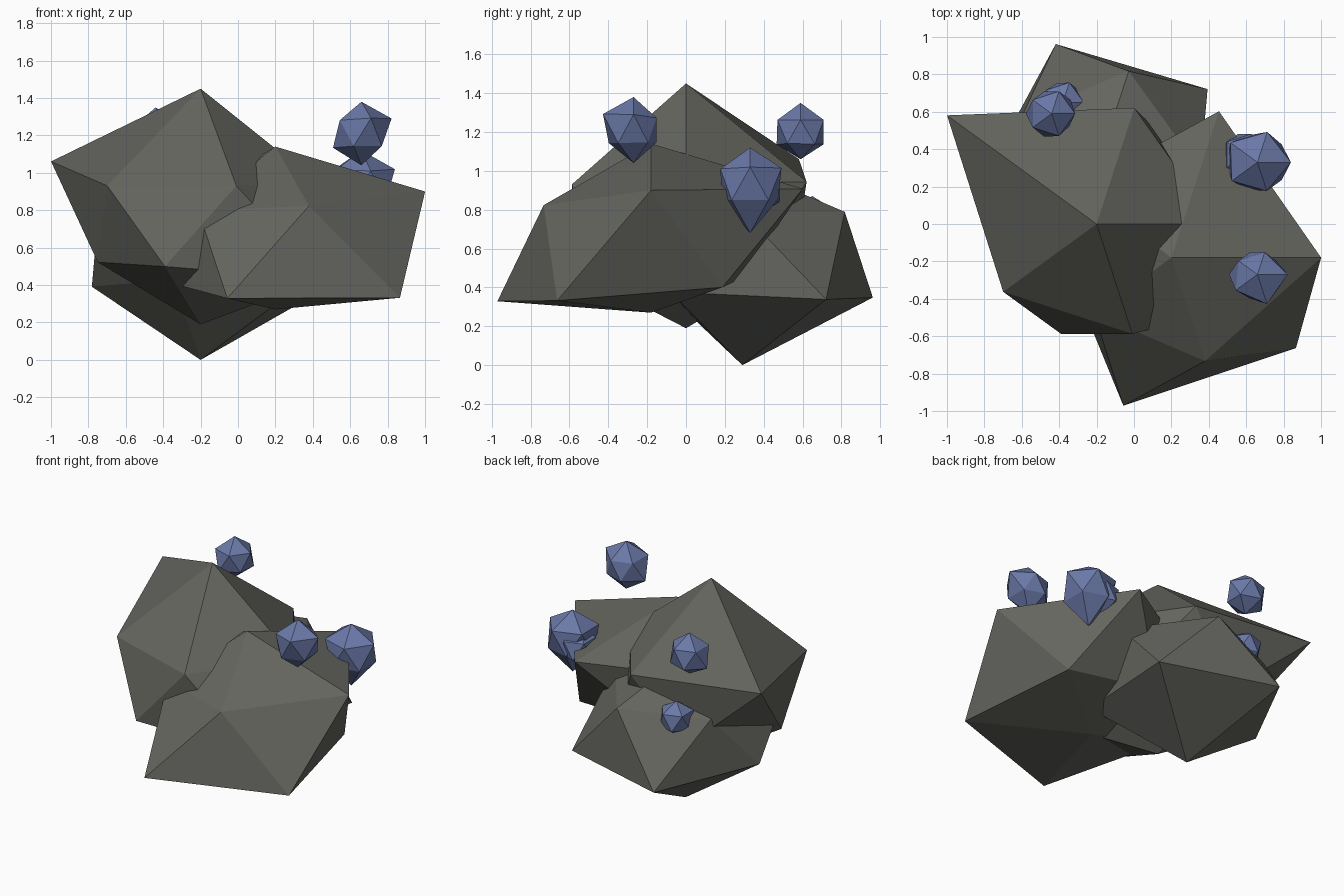
import bpy, bmesh, math
from mathutils import Vector

if "Cube" in bpy.data.objects:
    bpy.data.objects.remove(bpy.data.objects["Cube"])


def material(name, rgb):
    m = bpy.data.materials.new(name)
    m.diffuse_color = (*rgb, 1)
    m.use_nodes = True
    m.node_tree.nodes["Principled BSDF"].inputs["Base Color"].default_value = m.diffuse_color
    return m


STONE = material("grey stone", (0.13, 0.13, 0.115))
BLUE = material("blue crystal", (0.145, 0.19, 0.39))


def chunk(name, mat, centre, bottom, lower, upper, top, squash=1.0):
    """Icosahedron whose twelve corners are pushed out by their own radius."""
    bm = bmesh.new()

    def corner(angle, height, radius):
        flat = math.sqrt(1 - height * height)
        a = math.radians(angle)
        d = Vector((math.cos(a) * flat, math.sin(a) * flat, height * squash))
        return bm.verts.new(Vector(centre) + d * radius)

    h = 1 / math.sqrt(5)
    b = corner(0, -1, bottom)
    t = corner(0, 1, top)
    lo = [corner(-36 - 72 * i, -h, r) for i, r in enumerate(lower)]
    up = [corner(-72 - 72 * i, h, r) for i, r in enumerate(upper)]
    for i in range(5):
        j = (i + 1) % 5
        for f in ((b, lo[i], lo[j]), (lo[i], up[i], lo[j]),
                  (up[i], up[j], lo[j]), (t, up[j], up[i])):
            bm.faces.new(f)
    bmesh.ops.recalc_face_normals(bm, faces=bm.faces)
    me = bpy.data.meshes.new(name)
    bm.to_mesh(me)
    bm.free()
    me.materials.append(mat)
    ob = bpy.data.objects.new(name, me)
    bpy.context.collection.objects.link(ob)


# Three squashed boulders
chunk("left_boulder", STONE, (-0.2, 0, 0.715), 0.75,
      (0.9, 0.69, 0.615, 0.65, 0.65), (0.69, 0.69, 1.105, 0.73, 0.715), 1.05, 0.7)
chunk("right_boulder", STONE, (0.2, -0.18, 0.62), 0.5,
      (0.92, 0.93, 0.65, 0.55, 0.70), (0.65, 0.57, 0.7, 0.92, 0.895), 0.743, 0.7)
chunk("back_boulder", STONE, (-0.2, 0.29, 0.595), 0.85,
      (0.7, 0.53, 0.65, 0.79, 0.82), (0.5, 0.75, 0.55, 0.62, 0.62), 0.6, 0.7)

# Small crystals on and above the boulders
chunk("front_crystal", BLUE, (0.66, -0.27, 1.21), 0.17,
      (0.15, 0.15, 0.17, 0.14, 0.14), (0.185, 0.16, 0.14, 0.14, 0.18), 0.17)
chunk("back_crystal", BLUE, (-0.44, 0.59, 1.2), 0.14,
      (0.13, 0.145, 0.155, 0.14, 0.14), (0.14, 0.14, 0.14, 0.14, 0.14), 0.15)
chunk("right_crystal", BLUE, (0.66, 0.33, 0.93), 0.25,
      (0.18, 0.17, 0.18, 0.17, 0.18), (0.18, 0.19, 0.2, 0.19, 0.2), 0.19)
chunk("right_small_crystal", BLUE, (0.59, 0.37, 0.9), 0.13,
      (0.13,) * 5, (0.13,) * 5, 0.13)
chunk("low_back_crystal", BLUE, (-0.38, 0.65, 0.75), 0.12,
      (0.12,) * 5, (0.125,) * 5, 0.12)
